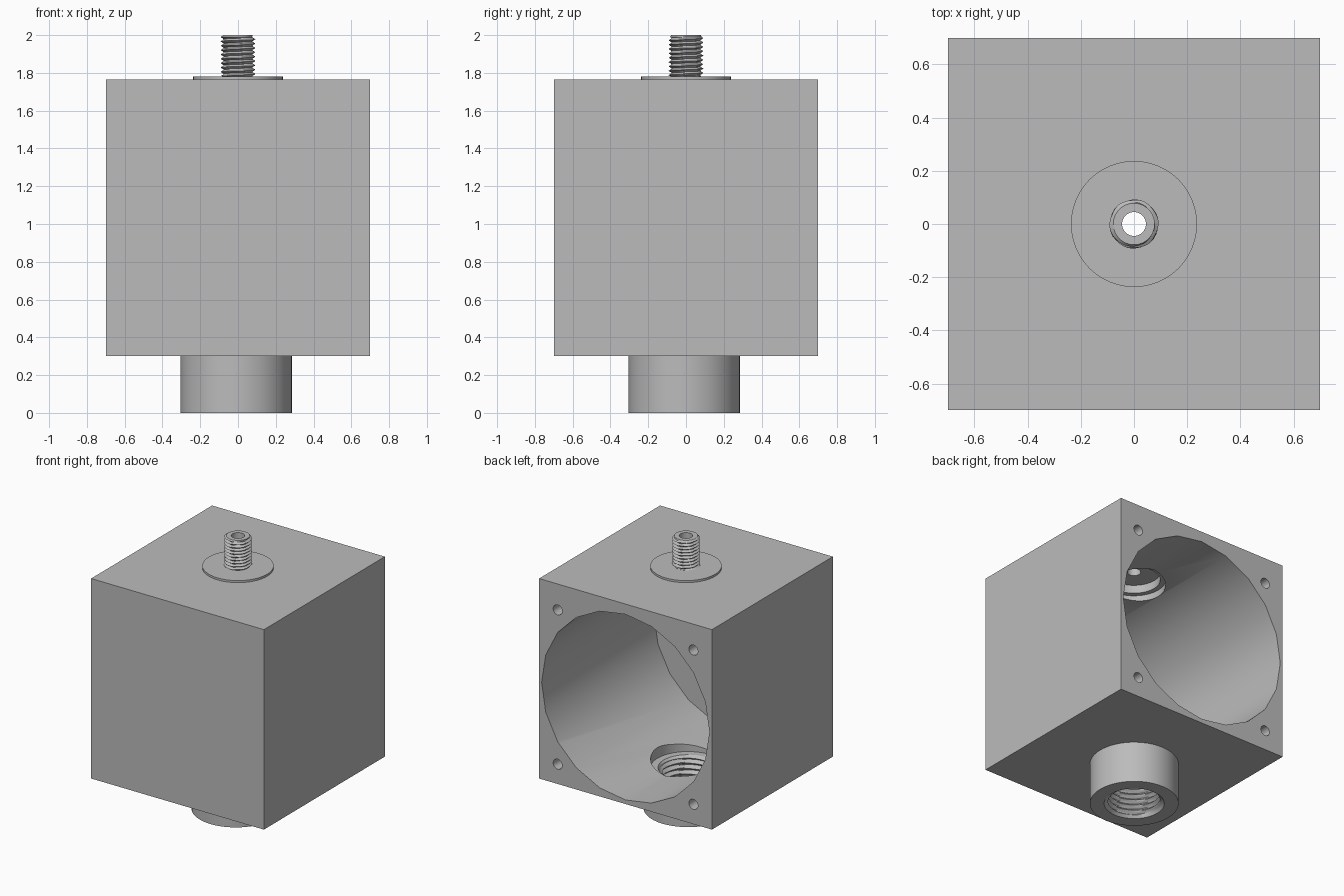
import bpy, bmesh, math
from mathutils import Matrix

cube = bpy.data.objects.get("Cube")
if cube:
    bpy.data.objects.remove(cube, do_unlink=True)

GREY = (0.5, 0.5, 0.5, 1.0)
metal = bpy.data.materials.new("plain grey")
metal.use_nodes = True
metal.diffuse_color = GREY
metal.node_tree.nodes["Principled BSDF"].inputs["Base Color"].default_value = GREY


def add_object(name, bm):
    """Turn a bmesh into a linked object in the one material."""
    bmesh.ops.recalc_face_normals(bm, faces=bm.faces)
    mesh = bpy.data.meshes.new(name)
    bm.to_mesh(mesh)
    bm.free()
    mesh.materials.append(metal)
    obj = bpy.data.objects.new(name, mesh)
    bpy.context.collection.objects.link(obj)
    return obj


def activate(obj):
    bpy.ops.object.select_all(action='DESELECT')
    obj.select_set(True)
    bpy.context.view_layer.objects.active = obj


def smooth(obj):
    activate(obj)
    bpy.ops.object.shade_smooth_by_angle(angle=math.radians(30))


def cylinder(name, radius, start, end, x=0, other=0, along_y=False, sides=32):
    """Cylinder along z at (x, y=other), or along y at (x, z=other)."""
    bm = bmesh.new()
    bmesh.ops.create_cone(bm, cap_ends=True, segments=sides, radius1=radius,
                          radius2=radius, depth=end - start)
    mid = (start + end) / 2
    if along_y:
        place = Matrix.Translation((x, mid, other)) @ Matrix.Rotation(math.pi / 2, 4, 'X')
    else:
        place = Matrix.Translation((x, other, mid))
    bm.transform(place)
    return add_object(name, bm)


def cut(target, cutter):
    cutter.hide_render = True
    mod = target.modifiers.new("cut", 'BOOLEAN')
    mod.operation = 'DIFFERENCE'
    mod.solver = 'EXACT'
    mod.object = cutter
    activate(target)
    bpy.ops.object.modifier_apply(modifier=mod.name)
    bpy.data.objects.remove(cutter, do_unlink=True)


def thread(root, crest, z0, z1, pitch, rows=6):
    """Rings (root, crest, z, pitch) describing a helical thread."""
    count = round(abs(z1 - z0) / pitch * rows)
    return [(root, crest, z0 + (z1 - z0) * i / count, pitch) for i in range(count + 1)]


def plain(radius, z):
    return (radius, radius, z, 1.0)


def lathe(name, rings, x=0, y=0, sides=48):
    """Closed tube made by joining rings, the last one back to the first."""
    bm = bmesh.new()
    loops = []
    for root, crest, z, pitch in rings:
        loop = []
        for i in range(sides):
            turn = i / sides
            wave = abs(2 * ((z / pitch - turn) % 1) - 1)
            r = root + (crest - root) * wave
            a = math.tau * turn
            loop.append(bm.verts.new((x + r * math.cos(a), y + r * math.sin(a), z)))
        loops.append(loop)
    for k, low in enumerate(loops):
        high = loops[(k + 1) % len(loops)]
        for i in range(sides):
            j = (i + 1) % sides
            bm.faces.new((low[i], low[j], high[j], high[i]))
    obj = add_object(name, bm)
    smooth(obj)
    return obj


# Housing block
BOTTOM, TOP, HALF, AXIS = 0.3, 1.765, 0.7, 1.01
bm = bmesh.new()
bmesh.ops.create_cube(bm, size=1)
bm.transform(Matrix.Translation((0, 0, (BOTTOM + TOP) / 2))
             @ Matrix.Diagonal((2 * HALF, 2 * HALF, TOP - BOTTOM, 1)))
housing = add_object("housing", bm)

# Large blind bore from the back
cut(housing, cylinder("bore_cutter", 0.68, -0.6, 0.8, 0, AXIS, True, 20))

# Port recess in the floor, stepped port in the ceiling
cut(housing, cylinder("floor_port_cutter", 0.25, 0.2, 0.6, -0.01, -0.01))
cut(housing, cylinder("ceiling_step_cutter", 0.21, 1.5, 1.705))
cut(housing, cylinder("ceiling_port_cutter", 0.175, 1.5, 1.9))

# Four screw holes in the back face
for sx in (-1, 1):
    for sz in (-1, 1):
        cut(housing, cylinder("screw_cutter", 0.037, 0.4, 0.8,
                              sx * 0.55, AXIS + sz * 0.565, True, 16))
smooth(housing)

# Threaded socket under the housing
lathe("bottom_socket",
      [plain(0.2, 0), plain(0.295, 0), plain(0.295, BOTTOM), plain(0.2, BOTTOM)]
      + thread(0.168, 0.192, BOTTOM - 0.015, 0.02, 0.04),
      x=-0.01, y=-0.01)

# Flange with hollow threaded stud on top
lathe("top_stud",
      [plain(0.045, TOP), plain(0.237, TOP), plain(0.237, 1.78), plain(0.076, 1.78)]
      + thread(0.074, 0.093, 1.784, 1.99, 0.023)
      + [plain(0.078, 2.0), plain(0.045, 2.0)])
